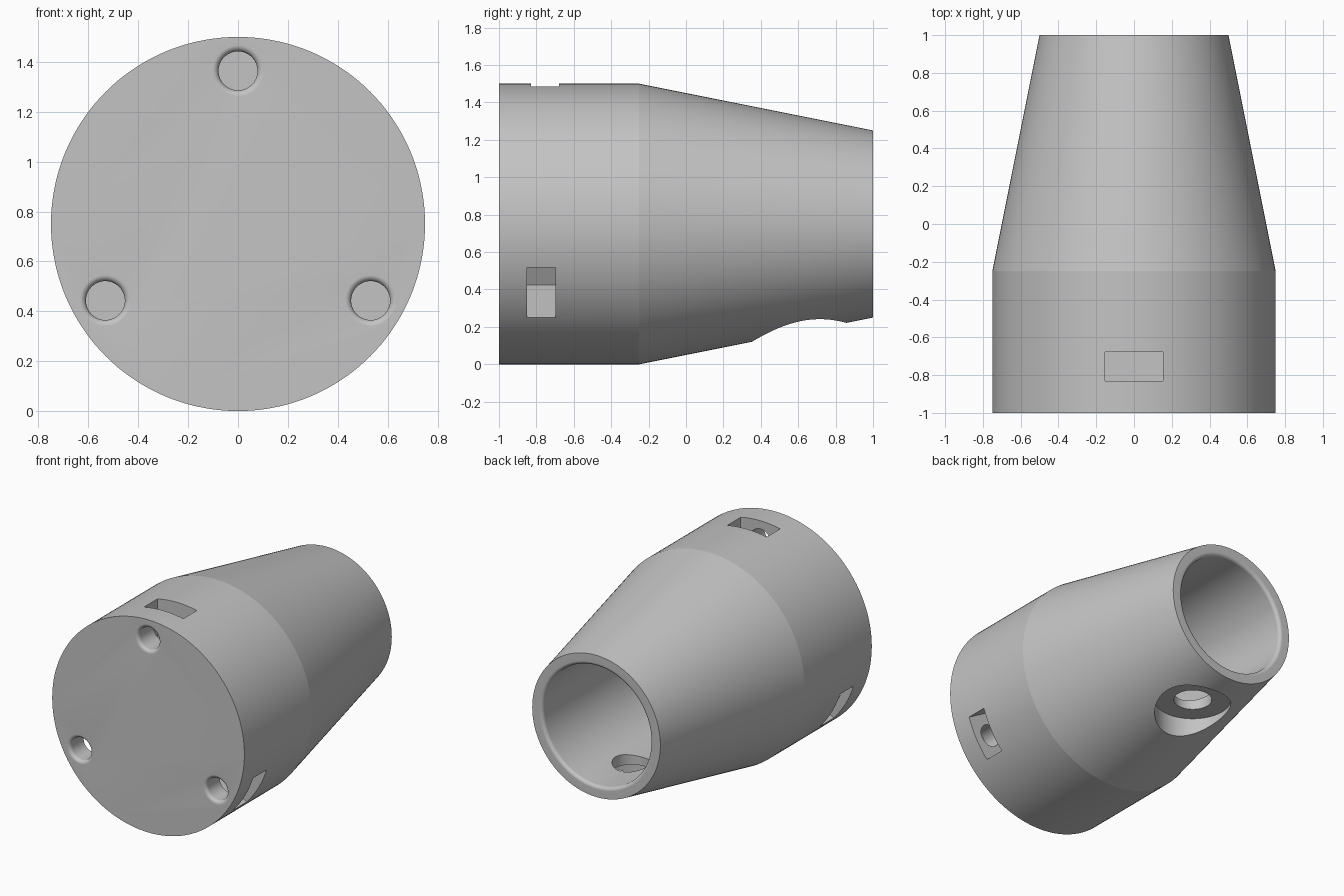
import bpy, bmesh
from math import pi, sin, cos, radians
from mathutils import Matrix, Vector

cube = bpy.data.objects.get("Cube")
if cube:
    bpy.data.objects.remove(cube, do_unlink=True)

AXIS_Z = 0.75      # height of the body's centre line
BORE_R = 0.42
LIP = 0.025        # rounding radius of bore and bolt hole mouths

grey = bpy.data.materials.new("plain grey")
grey.use_nodes = True
colour = (0.55, 0.55, 0.55, 1)
grey.diffuse_color = colour
grey.node_tree.nodes["Principled BSDF"].inputs["Base Color"].default_value = colour


def finish(name, bm, matrix):
    bmesh.ops.recalc_face_normals(bm, faces=bm.faces)
    bm.transform(matrix)
    mesh = bpy.data.meshes.new(name)
    bm.to_mesh(mesh)
    bm.free()
    mesh.materials.append(grey)
    obj = bpy.data.objects.new(name, mesh)
    bpy.context.scene.collection.objects.link(obj)
    return obj


def lathe(name, profile, steps, matrix):
    """Revolve (radius, y) points around the y axis."""
    bm = bmesh.new()
    verts = [bm.verts.new((r, y, 0)) for r, y in profile]
    edges = [bm.edges.new(pair) for pair in zip(verts, verts[1:])]
    bmesh.ops.spin(bm, geom=verts + edges, cent=(0, 0, 0), axis=(0, 1, 0),
                   angle=2 * pi, steps=steps)
    bmesh.ops.remove_doubles(bm, verts=bm.verts, dist=1e-5)
    # merge the end fans into single flat caps
    for y in (profile[0][1], profile[-1][1]):
        centre = [v for v in bm.verts
                  if abs(v.co.x) + abs(v.co.z) < 1e-4 and abs(v.co.y - y) < 1e-4]
        bmesh.ops.dissolve_verts(bm, verts=centre)
    return finish(name, bm, matrix)


def box(name, low, high, matrix):
    bm = bmesh.new()
    bmesh.ops.create_cube(bm, size=1)
    low, high = Vector(low), Vector(high)
    for v in bm.verts:
        v.co = Vector((v.co[i] + 0.5) * (high[i] - low[i]) + low[i] for i in range(3))
    return finish(name, bm, matrix)


def rounded_mouth(radius, y, inward, steps=12):
    """Quarter arc from the flat face into a hole of the given radius."""
    return [(radius + LIP - LIP * sin(a), y + inward * LIP * (1 - cos(a)))
            for a in (i * pi / 2 / steps for i in range(steps + 1))]


# Tapered hollow body
centre = Matrix.Translation((0, 0, AXIS_Z))
body = lathe("body",
             [(0, -1), (0.75, -1), (0.75, -0.25), (0.5, 1)]
             + rounded_mouth(BORE_R, 1, -1)
             + [(BORE_R, -0.6), (0, -0.6)], 144, centre)

cutters = []

# Three bolt holes with rounded mouths, each meeting a nut slot
for i, slot_y in enumerate((-0.83, -0.85, -0.85)):
    turn = centre @ Matrix.Rotation(radians(120 * i), 4, 'Y')
    cutters.append(lathe("bolt_hole_cutter",
                         [(0, -1.05), (0.078 + LIP, -1.05)]
                         + rounded_mouth(0.078, -1, 1)
                         + [(0.078, -0.76), (0, -0.76)], 64,
                         turn @ Matrix.Translation((0, 0, 0.614))))
    cutters.append(box("nut_slot_cutter", (-0.154, slot_y, 0.385),
                       (0.154, slot_y + 0.152, 0.9), turn))

# Side port underneath: wide flat recess and a smaller hole into the bore
down = Matrix.Translation((0, 0.605, 0)) @ Matrix.Rotation(pi / 2, 4, 'X')
for name, r, top in (("recess_cutter", 0.252, 0.27), ("port_cutter", 0.126, 0.5)):
    cutters.append(lathe(name, [(0, -0.2), (r, -0.2), (r, top), (0, top)], 96, down))

for cutter in cutters:
    cutter.hide_render = True
    mod = body.modifiers.new(cutter.name, 'BOOLEAN')
    mod.operation = 'DIFFERENCE'
    mod.solver = 'EXACT'
    mod.object = cutter

# Bake the cuts and drop the helpers
bpy.context.view_layer.update()
graph = bpy.context.evaluated_depsgraph_get()
cut_mesh = bpy.data.meshes.new_from_object(body.evaluated_get(graph))
body.modifiers.clear()
body.data = cut_mesh
cut_mesh.materials.clear()
cut_mesh.materials.append(grey)
for p in cut_mesh.polygons:
    p.material_index = 0
for cutter in cutters:
    bpy.data.objects.remove(cutter, do_unlink=True)

bpy.ops.object.select_all(action='DESELECT')
body.select_set(True)
bpy.context.view_layer.objects.active = body
bpy.ops.object.shade_smooth_by_angle(angle=radians(10))
